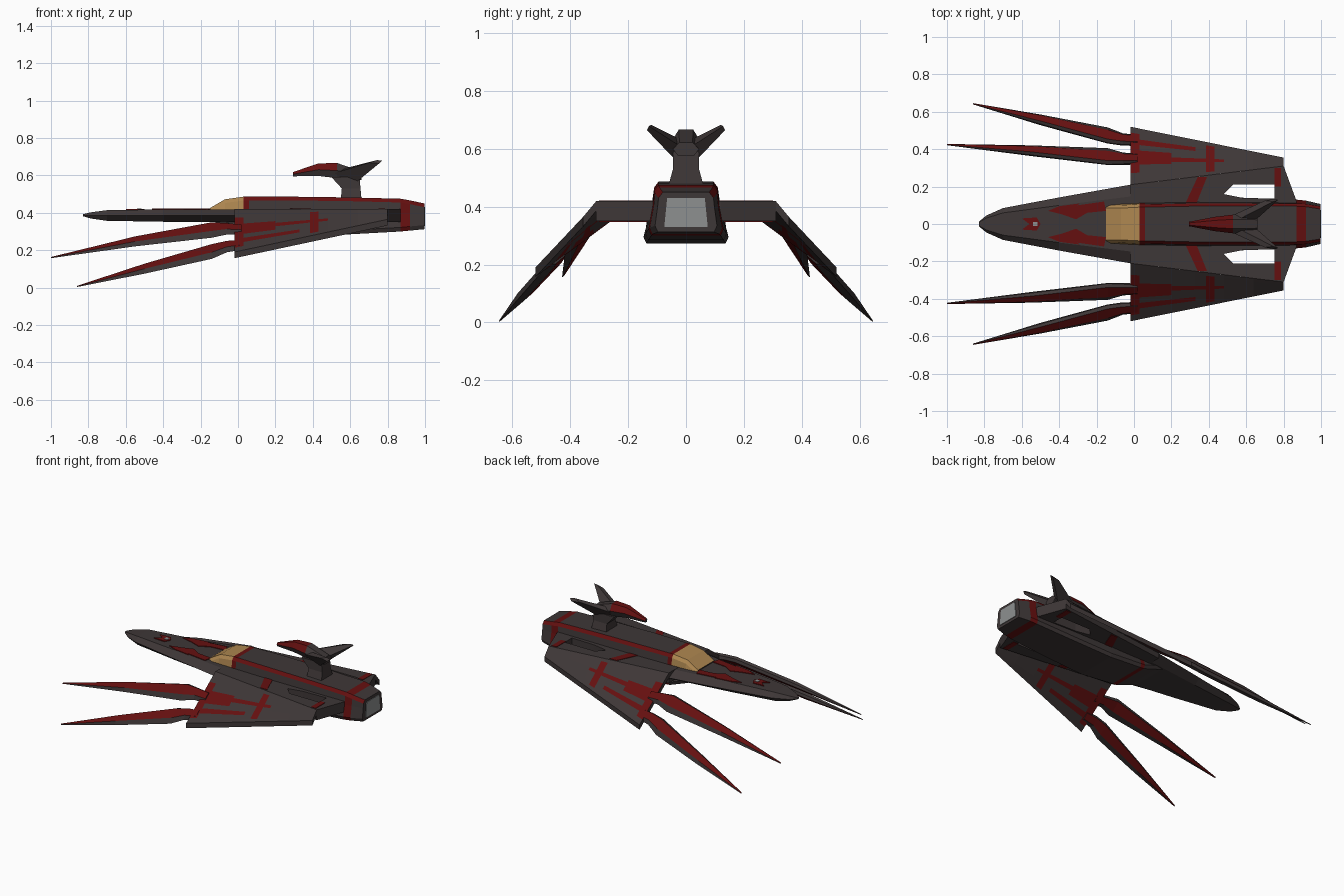
import bpy, bmesh
from mathutils import Vector

if "Cube" in bpy.data.objects:
    bpy.data.objects.remove(bpy.data.objects["Cube"])

def material(name, rgb):
    m = bpy.data.materials.new(name)
    m.diffuse_color = (*rgb, 1)
    m.use_nodes = True
    m.node_tree.nodes["Principled BSDF"].inputs["Base Color"].default_value = m.diffuse_color
    return m

MATS = [material("charcoal hull", (.048, .038, .038)), material("dark red paint", (.13, .005, .005)),
        material("amber glass", (.42, .24, .08)), material("exhaust grey", (.27, .28, .28))]
DARK, RED, AMBER, GREY = range(4)

def finish(name, bm, rule):
    """Turn a bmesh into an object; rule is a colour index or a function of the face."""
    bmesh.ops.recalc_face_normals(bm, faces=bm.faces)
    bm.normal_update()
    for f in bm.faces:
        f.material_index = rule(f, f.calc_center_median()) if callable(rule) else rule
    me = bpy.data.meshes.new(name)
    bm.to_mesh(me)
    bm.free()
    for m in MATS:
        me.materials.append(m)
    ob = bpy.data.objects.new(name, me)
    bpy.context.collection.objects.link(ob)
    return ob

def loft(name, rings, rule=DARK):
    bm = bmesh.new()
    vs = [[bm.verts.new(p) for p in r] for r in rings]
    n = len(vs[0])
    for a, b in zip(vs, vs[1:]):
        for i in range(n):
            bm.faces.new((a[i], a[(i + 1) % n], b[(i + 1) % n], b[i]))
    bm.faces.new(vs[0])
    bm.faces.new(vs[-1])
    return finish(name, bm, rule)

def slab(name, pts, z0, z1, rule=DARK):
    return loft(name, [[(x, y, z) for x, y in pts] for z in (z0, z1)], rule)

def both(pts):
    """Yield side name and the outline for left and right."""
    for side, s in (("right", 1), ("left", -1)):
        yield side, [(x, s * y) for x, y in pts]

# Flat pointed nose
nose = [(-.83, .012, .392, .382), (-.79, .045, .402, .37), (-.7, .085, .414, .357),
        (-.4, .142, .418, .352), (-.02, .21, .418, .35)]
loft("nose", [[(x, w, .385), (x, .7 * w, t), (x, -.7 * w, t), (x, -w, .385), (x, -.7 * w, b), (x, .7 * w, b)]
              for x, w, t, b in nose])

# Fuselage with canopy, red rings and red top rails
body = [(-.15, .425, .085, .13, .36), (-.07, .472, .085, .135, .33), (.03, .486, .09, .14, .295),
        (.06, .486, .09, .14, .293), (.3, .486, .095, .147, .273), (.6, .482, .095, .14, .285),
        (.87, .475, .095, .13, .3), (.92, .466, .092, .125, .305), (.996, .45, .08, .107, .312)]

def body_ring(x, zt, ht, hb, zb):
    hm = ht + .015 + (hb - ht - .015) * .25
    half = [(ht, zt), (ht + .015, zt - .02), (hm, .4), (hb, zb + .022), (hb - .01, zb)]
    return [(x, y, z) for y, z in half] + [(x, -y, z) for y, z in reversed(half)]

def body_rule(f, c):
    if c.x < .03:
        return AMBER if c.z > .4 else DARK
    if c.x < .06 or .87 < c.x < .92:
        return RED
    return RED if .4 < f.normal.z < .9 else DARK

loft("fuselage", [body_ring(*s) for s in body], body_rule)
loft("exhaust", [[(x, -.075, .33), (x, .075, .33), (x, .065, .43), (x, -.065, .43)] for x in (.99, 1.0)], GREY)

# Inner wings, with a gap beside the rear fuselage
for part, pts in (("inner_wing", [(-.02, 0), (-.02, .21), (.53, .277), (.53, .21), (.48, .16), (.58, .14), (.75, .135), (.75, 0)]),
                  ("gap_spar", [(.53, .21), (.53, .277), (.75, .304), (.75, .21)]),
                  ("rear_strut", [(.75, .08), (.75, .304), (.8, .31), (.87, .12), (.87, .08)])):
    for side, p in both(pts):
        slab(f"{part}_{side}", p, .35, .419)

# Painted plates on nose and inner wings
marks = [("nose_flash", [(-.46, .07), (-.4, .095), (-.29, .11), (-.33, .075), (-.38, .05)], 0),
         ("brow_flash", [(-.38, .05), (-.3, .1), (-.16, .12), (-.15, .07), (-.25, .06), (-.31, .025)], 0),
         ("wing_stripe", [(.27, .1), (.33, .1), (.39, .25), (.34, .25)], 1),
         ("strut_stripe", [(.75, .2), (.785, .2), (.785, .3), (.75, .298)], 1)]
for part, pts, under in marks:
    for side, p in both(pts):
        slab(f"{part}_{side}", p, .415, .422, RED)
        if under:
            slab(f"{part}_{side}_under", p, .347, .352, RED)
slab("sensor_patch", [(-.6, -.03), (-.52, -.035), (-.5, 0), (-.52, .035), (-.6, .03), (-.56, 0)], .412, .421, RED)
slab("sensor", [(-.54, -.012), (-.516, -.012), (-.516, .012), (-.54, .012)], .412, .424, GREY)

# Drooped outer wings, painted by position along and across the panel
def wing_paint(x, v):
    if x < .03:
        return .2 < v < .9
    if .385 < x < .43:
        return .1 < v < .9
    if x < .2:
        return .35 < v < .6 or .7 < v < .8
    return (x < .48 and .4 < v < .5) or (x < .33 and .7 < v < .8)

A, B, C, D = (Vector(p) for p in ((-.02, .21, .419), (.8, .31, .419), (.8, .355, .365), (-.02, .52, .19)))
XS = [-.02, .03, .12, .2, .33, .385, .43, .48, .64, .8]
VS = [0, .1, .2, .35, .4, .5, .6, .7, .8, .9, 1]
for side, s in (("right", 1), ("left", -1)):
    bm = bmesh.new()
    grids = []
    for dz in (0, -.033):
        g = []
        for x in XS:
            u = (x + .02) / .82
            row = [A.lerp(B, u).lerp(D.lerp(C, u), v) for v in VS]
            g.append([bm.verts.new((p.x, s * p.y, p.z + dz)) for p in row])
        grids.append(g)
        for i in range(len(XS) - 1):
            for j in range(len(VS) - 1):
                f = bm.faces.new((g[i][j], g[i + 1][j], g[i + 1][j + 1], g[i][j + 1]))
                f.tag = wing_paint((XS[i] + XS[i + 1]) / 2, (VS[j] + VS[j + 1]) / 2)
    rims = [g[0] + [r[-1] for r in g[1:]] + g[-1][-2::-1] + [r[0] for r in g[-2:0:-1]] for g in grids]
    n = len(rims[0])
    for i in range(n):
        k = (i + 1) % n
        bm.faces.new((rims[0][i], rims[0][k], rims[1][k], rims[1][i]))
    painted = {f for f in bm.faces if f.tag}
    finish(f"outer_wing_{side}", bm, lambda f, c: RED if f in painted else DARK)

# Long blade prongs ahead of each outer wing
blades = {"upper_blade": [(.02, .35, .305, .035), (-.06, .352, .31, .04), (-.14, .362, .305, .058),
                          (-.55, .395, .243, .034), (-1, .425, .16, .004)],
          "lower_blade": [(.02, .45, .225, .035), (-.06, .455, .215, .04), (-.14, .475, .19, .055),
                          (-.5, .56, .097, .034), (-.86, .643, .006, .004)]}
for part, secs in blades.items():
    for side, s in (("right", 1), ("left", -1)):
        across, up = Vector((0, .75 * s, -.66)), Vector((0, .66 * s, .75))
        rings = []
        for x, y, z, w in secs:
            c, t = Vector((x, s * y, z)), min(.018, w * .5)
            rings.append([c + across * a * w + up * b * t for a, b in
                          ((-1, 0), (-.8, 1), (.4, 1), (1, 0), (.4, -1), (-.8, -1))])
        loft(f"{part}_{side}", rings, lambda f, c, up=up: RED if abs(f.normal.dot(up)) > .93 else DARK)

# Tail pylon, pod and V fins
loft("tail_pylon", [[(.55, -.06, .475), (.66, -.06, .475), (.66, .06, .475), (.55, .06, .475)],
                    [(.555, -.045, .53), (.655, -.045, .53), (.655, .045, .53), (.555, .045, .53)],
                    [(.5, -.045, .59), (.65, -.045, .59), (.65, .045, .59), (.5, .045, .59)]])
pod = [(.295, .012, .595, .618), (.43, .038, .597, .664), (.53, .05, .585, .666), (.66, .045, .575, .622)]
loft("tail_pod", [[(x, w, (b + t) / 2), (x, .5 * w, t), (x, -.5 * w, t), (x, -w, (b + t) / 2), (x, -.6 * w, b), (x, .6 * w, b)]
                  for x, w, b, t in pod],
     lambda f, c: RED if c.x < .5 and f.normal.z > .3 else DARK)
for side, s in (("right", 1), ("left", -1)):
    loft(f"tail_fin_{side}", [[(.49, s * .03, .605), (.56, s * .025, .635), (.66, s * .03, .615), (.64, s * .045, .57)],
                              [(.7, s * .125, .668), (.745, s * .12, .682), (.77, s * .128, .678), (.755, s * .135, .664)]])
